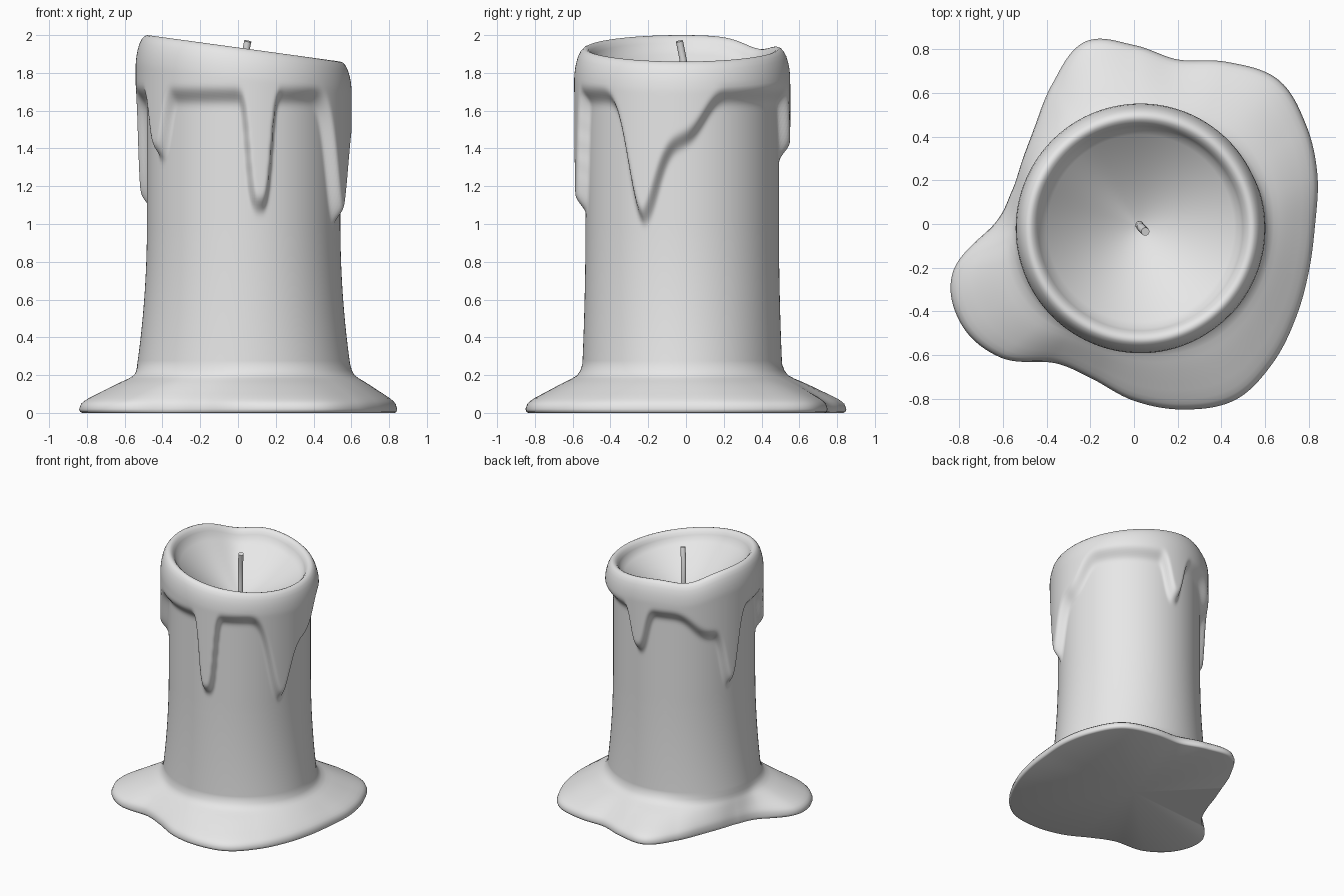
import bpy, bmesh
from math import sin, cos, exp, radians, tau, floor
from mathutils import Vector

cube = bpy.data.objects.get("Cube")
if cube:
    bpy.data.objects.remove(cube)

SEGMENTS = 360
WALL_ROWS = 95
BOWL_ROWS = 16
CENTRE = Vector((0.03, -0.02, 0))
FOOT = 0.26          # height where the wall meets the puddle
BOWL_FLOOR = 1.6

# puddle outline: radius every 15 degrees, counter-clockwise from +x
PUDDLE = [.83, .87, .91, .935, .857, .78, .82, .865, .745, .64, .59, .58,
          .64, .86, .915, .865, .735, .735, .81, .88, .93, .90, .857, .83]
# puddle section: how far from wall to outline, and height
SKIRT = [(.95, 0), (.985, .005), (1, .02), (.97, .048), (.92, .063), (.85, .078), (.72, .1),
         (.6, .12), (.45, .145), (.3, .168), (.2, .182), (.1, .2), (.04, .225)]
# rounded rim: inward offset and drop from the top
RIM = [(.003, .11), (.008, .08), (.018, .045), (.033, .02), (.048, .005), (.06, 0),
       (.075, .004), (.09, .018), (.103, .04), (.115, .07)]
# wax runs: angle, half width, length, squareness
DRIPS = [(279, 7.5, .58, 4), (337, 11, .42, 2), (350, 24, .24, 4), (163, 8, .43, 2.5),
         (150, 21, .17, 3), (88, 8, .3, 3), (214, 8, .3, 3)]


def bump(angle, centre, width, power):
    d = abs((angle - centre + 180) % 360 - 180)
    return exp(-(d / width) ** power)


def smoothstep(t):
    t = min(max(t, 0), 1)
    return t * t * (3 - 2 * t)


def direction(angle):
    return Vector((cos(radians(angle)), sin(radians(angle)), 0))


def puddle_point(angle):
    """Smooth closed curve through the outline radii."""
    i = floor(angle / 15)
    t = angle / 15 - i
    a, b, c, d = (PUDDLE[(i + k) % len(PUDDLE)] for k in (-1, 0, 1, 2))
    r = b + t * ((c - a) + t * ((2 * a - 5 * b + 4 * c - d) + t * (3 * (b - c) + d - a))) / 2
    return direction(angle) * r


def rim_height(angle):
    return 1.93 - .07 * cos(radians(angle)) - .045 * bump(angle, 128, 18, 2)


def wall_point(angle, z, inset=0):
    """Wall with a thicker coat of run wax above the drip edge."""
    edge = 1.68 - sum(length * bump(angle, a, w, p) for a, w, length, p in DRIPS)
    coat = .06 * smoothstep((z - edge) / .1 + .5)
    low = max(0, 1 - z)
    p = direction(angle) * (.512 + .03 * low ** 2 + coat - inset)
    p.x *= 1 + .12 * low ** 2
    return CENTRE + p + Vector((0, 0, z))


def column(angle):
    """One vertical section, from underside to bowl floor."""
    points = []
    foot, out = wall_point(angle, FOOT), puddle_point(angle)
    for t, z in SKIRT:
        p = foot.lerp(out, t)
        p.z = z
        points.append(p)
    top = rim_height(angle)
    for k in range(WALL_ROWS):
        z = FOOT + (top - .14 - FOOT) * k / (WALL_ROWS - 1)
        points.append(wall_point(angle, z))
    points += [wall_point(angle, top - drop, inset) for inset, drop in RIM]
    lip = points[-1]
    for k in range(1, BOWL_ROWS):
        s = 1 - k / BOWL_ROWS
        p = CENTRE.lerp(lip, s)
        p.z = BOWL_FLOOR + (lip.z - BOWL_FLOOR) * s ** 1.5
        points.append(p)
    return points


def finish(obj, material):
    obj.data.materials.append(material)
    bpy.ops.object.select_all(action='DESELECT')
    obj.select_set(True)
    bpy.context.view_layer.objects.active = obj
    bpy.ops.object.shade_smooth_by_angle(angle=radians(50))


wax = bpy.data.materials.new("pale_grey")
wax.use_nodes = True
wax.diffuse_color = (.8, .8, .8, 1)
wax.node_tree.nodes["Principled BSDF"].inputs["Base Color"].default_value = (.8, .8, .8, 1)

# candle body: wall, puddle, rim and bowl in one skin
bm = bmesh.new()
columns = [[bm.verts.new(p) for p in column(360 * i / SEGMENTS)] for i in range(SEGMENTS)]
under = bm.verts.new((0, 0, 0))
floor_vert = bm.verts.new(CENTRE + Vector((0, 0, BOWL_FLOOR)))
for i, left in enumerate(columns):
    right = columns[(i + 1) % SEGMENTS]
    for k in range(len(left) - 1):
        bm.faces.new((left[k], right[k], right[k + 1], left[k + 1]))
    bm.faces.new((under, right[0], left[0]))
    bm.faces.new((left[-1], right[-1], floor_vert))
# soften the edges of the wax runs
soft = [v for v in bm.verts if v.co.z > .9 and (v.co - CENTRE).xy.length > .49]
for _ in range(4):
    bmesh.ops.smooth_vert(bm, verts=soft, factor=.5, use_axis_x=True, use_axis_y=True)
mesh = bpy.data.meshes.new("candle_body")
bm.to_mesh(mesh)
bm.free()
body = bpy.data.objects.new("candle_body", mesh)
bpy.context.collection.objects.link(body)
finish(body, wax)

# wick: a bent tube with a flat top
path = [(.025, -.005, 1.56), (.025, -.005, 1.72), (.032, -.015, 1.87), (.052, -.035, 1.968)]
bm = bmesh.new()
rings = []
for k, p in enumerate(path):
    tilt = (Vector(path[min(k + 1, 3)]) - Vector(path[max(k - 1, 0)])).normalized()
    turn = Vector((0, 0, 1)).rotation_difference(tilt)
    rings.append([bm.verts.new(Vector(p) + turn @ (direction(360 * j / 16) * .019)) for j in range(16)])
for low, high in zip(rings, rings[1:]):
    for j in range(16):
        n = (j + 1) % 16
        bm.faces.new((low[j], low[n], high[n], high[j]))
bm.faces.new(rings[-1])
bm.faces.new(rings[0][::-1])
mesh = bpy.data.meshes.new("wick")
bm.to_mesh(mesh)
bm.free()
wick = bpy.data.objects.new("wick", mesh)
bpy.context.collection.objects.link(wick)
finish(wick, wax)
